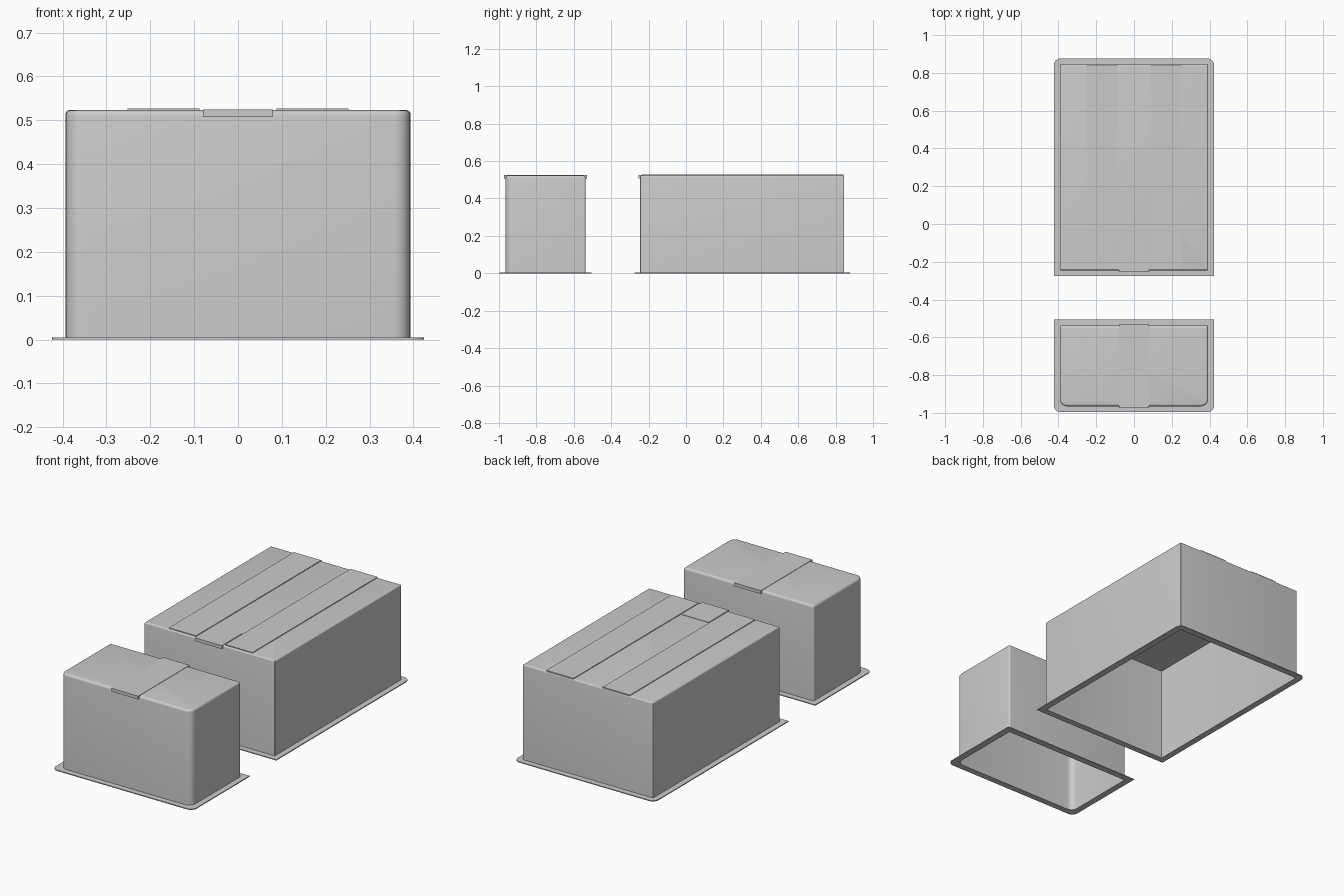
import bpy, bmesh, math

if "Cube" in bpy.data.objects:
    bpy.data.objects.remove(bpy.data.objects["Cube"], do_unlink=True)

grey = bpy.data.materials.new("plain_grey")
grey.use_nodes = True
colour = (0.6, 0.6, 0.6, 1)
grey.diffuse_color = colour
grey.node_tree.nodes["Principled BSDF"].inputs["Base Color"].default_value = colour

HALF, RIM, TOP, WALL = 0.393, 0.031, 0.523, 0.004


def finish(name, bm):
    bmesh.ops.recalc_face_normals(bm, faces=bm.faces)
    mesh = bpy.data.meshes.new(name)
    bm.to_mesh(mesh)
    bm.free()
    mesh.materials.append(grey)
    obj = bpy.data.objects.new(name, mesh)
    bpy.context.collection.objects.link(obj)
    bpy.ops.object.select_all(action="DESELECT")
    obj.select_set(True)
    bpy.context.view_layer.objects.active = obj
    bpy.ops.object.shade_smooth_by_angle(angle=math.radians(30))


def outline(y0, y1, grow, r_front, r_back, steps=6):
    """Rounded rectangle with its own radius at the front and back corners."""
    hx, lo, hi = HALF + grow, y0 - grow, y1 + grow
    corners = ((1, hi, -1, r_back, 0), (-1, hi, -1, r_back, 1),
               (-1, lo, 1, r_front, 2), (1, lo, 1, r_front, 3))
    points = []
    for sx, y, sy, r, quarter in corners:
        for i in range(steps + 1):
            a = (quarter + i / steps) * math.pi / 2
            points.append((sx * (hx - r) + r * math.cos(a),
                           y + sy * r + r * math.sin(a)))
    return points


def loft(name, rings, capped):
    """Join (outline, height) rings; close both ends, or join last to first."""
    bm = bmesh.new()
    loops = [[bm.verts.new((x, y, z)) for x, y in pts] for pts, z in rings]
    pairs = list(zip(loops, loops[1:]))
    if not capped:
        pairs.append((loops[-1], loops[0]))
    for a, b in pairs:
        for i in range(len(a)):
            j = (i + 1) % len(a)
            bm.faces.new((a[i], a[j], b[j], b[i]))
    if capped:
        bm.faces.new(loops[0])
        bm.faces.new(loops[-1])
    finish(name, bm)


def block(name, x0, x1, y0, y1, z0, z1):
    bm = bmesh.new()
    bmesh.ops.create_cube(bm, size=1)
    for v in bm.verts:
        v.co = ((x0 + x1) / 2 + v.co.x * (x1 - x0),
                (y0 + y1) / 2 + v.co.y * (y1 - y0),
                (z0 + z1) / 2 + v.co.z * (z1 - z0))
    finish(name, bm)


def cover(name, y0, y1, body_radii, rim_radii, bevel):
    """Hollow, open-bottomed cover with a thin rim round its foot."""
    body = lambda grow: outline(y0, y1, grow, *(max(r + grow, 0.001) for r in body_radii))
    rings = [(body(-WALL), TOP - WALL), (body(-WALL), 0), (body(0), 0), (body(0), TOP - bevel)]
    for i in range(1, 5):
        a = i / 4 * math.pi / 2
        rings.append((body(-bevel * (1 - math.cos(a))), TOP - bevel * (1 - math.sin(a))))
    loft(name + "_shell", rings, True)
    rim = outline(y0, y1, RIM, *rim_radii)
    loft(name + "_rim", [(body(-WALL), 0), (rim, 0), (rim, 0.005), (body(-WALL), 0.005)], False)


# Small front cover, rounded at the front corners
cover("small_cover", -0.965, -0.537, (0.038, 0.01), (0.035, 0.002), 0.013)
# Large back cover with square corners
cover("large_cover", -0.245, 0.845, (0.004, 0.004), (0.002, 0.035), 0.008)

# Centre strap over the small cover, folded down at both ends
block("small_strap", -0.08, 0.08, -0.973, -0.53, TOP - 0.002, TOP + 0.002)
block("small_strap_front_fold", -0.08, 0.08, -0.973, -0.963, 0.507, TOP)
block("small_strap_back_fold", -0.08, 0.08, -0.539, -0.53, 0.507, TOP)

# Short tab at the front of the large cover
block("large_tab", -0.08, 0.08, -0.254, -0.08, TOP - 0.002, TOP + 0.002)
block("large_tab_fold", -0.08, 0.08, -0.254, -0.244, 0.507, TOP)

# Pair of low raised panels along the large cover
for side, label in ((1, "left"), (-1, "right")):
    a, b = sorted((side * 0.088, side * 0.252))
    block(label + "_raised_panel", a, b, -0.235, 0.842, TOP - 0.003, TOP + 0.004)
